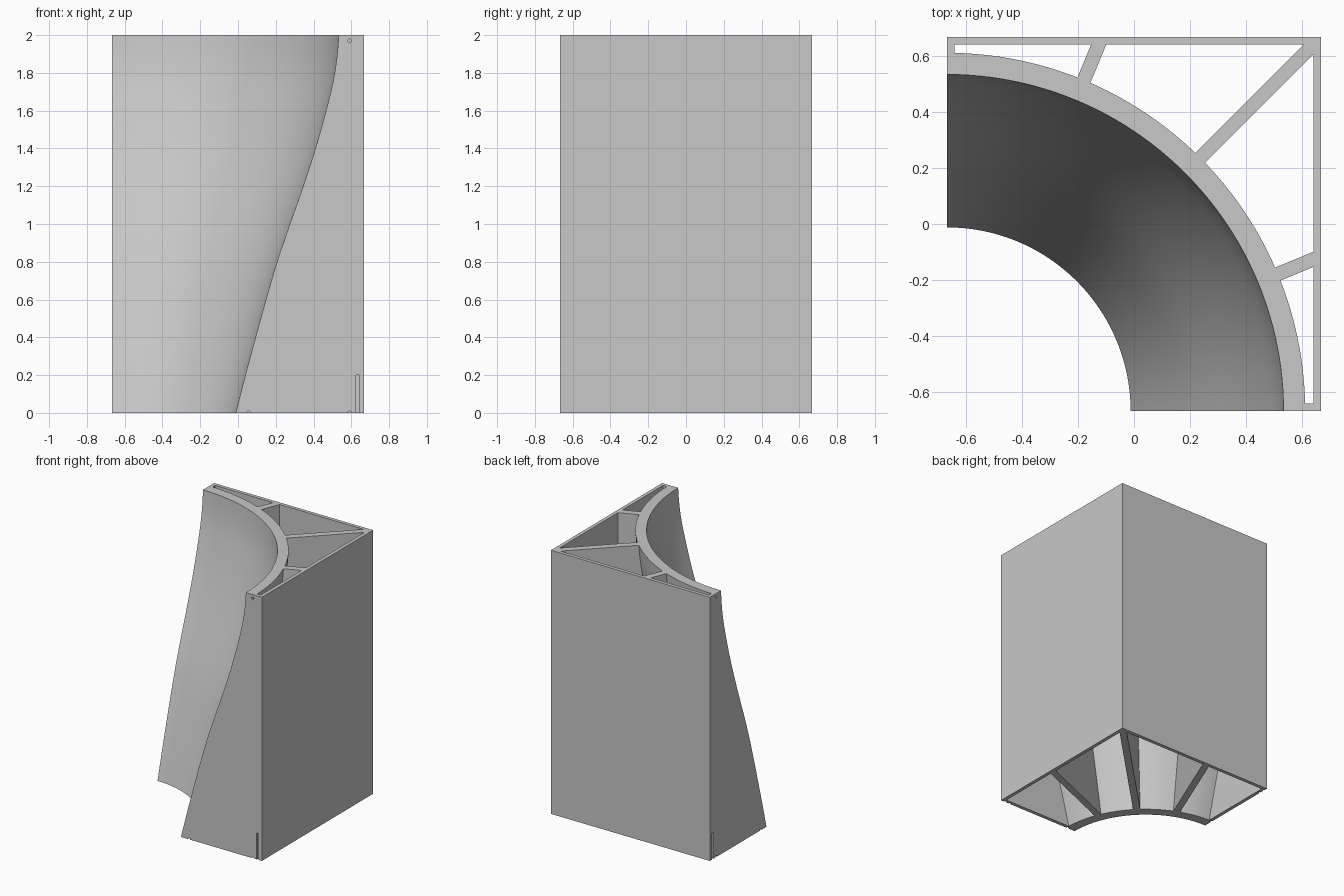
import bpy
import bmesh
from math import sin, cos, asin, pi, radians
from mathutils import Matrix, Vector

if "Cube" in bpy.data.objects:
    bpy.data.objects.remove(bpy.data.objects["Cube"])

HALF, HEIGHT = 0.667, 2.0
PANEL, WALL, RIB = 0.027, 0.077, 0.05
ARC_STEPS, LEVELS = 48, 32
# Radius of the flared hollow at evenly spaced heights
FLARE = [0.655, 0.706, 0.76, 0.815, 0.874, 0.942, 1.012, 1.077, 1.133, 1.179, 1.2]

grey = bpy.data.materials.new("light grey")
grey.use_nodes = True
grey.diffuse_color = (0.58, 0.58, 0.58, 1)
grey.node_tree.nodes["Principled BSDF"].inputs["Base Color"].default_value = grey.diffuse_color


def flare_radius(z):
    """Smooth interpolation of the flare profile."""
    t = min(max(z / HEIGHT, 0), 1) * (len(FLARE) - 1)
    i = min(int(t), len(FLARE) - 2)
    f = t - i
    p = [FLARE[min(max(i + k, 0), len(FLARE) - 1)] for k in (-1, 0, 1, 2)]
    if i == 0:
        p[0] = 2 * p[1] - p[2]
    return p[1] + f / 2 * (p[2] - p[0] + f * (
        2 * p[0] - 5 * p[1] + 4 * p[2] - p[3]
        + f * (3 * (p[1] - p[2]) + p[3] - p[0])))


def finish(name, bm):
    bmesh.ops.recalc_face_normals(bm, faces=bm.faces)
    mesh = bpy.data.meshes.new(name)
    bm.to_mesh(mesh)
    bm.free()
    mesh.materials.append(grey)
    obj = bpy.data.objects.new(name, mesh)
    bpy.context.scene.collection.objects.link(obj)
    return obj


def section(bm, z, inset, wall):
    """Square corner with a quarter circle taken out of it."""
    radius = flare_radius(z) + wall
    start = asin(inset / radius)
    side = HALF - inset
    pts = []
    for k in range(ARC_STEPS + 1):
        a = pi / 2 - start - (pi / 2 - 2 * start) * k / ARC_STEPS
        pts.append((radius * cos(a) - HALF, radius * sin(a) - HALF))
    pts += [(side, -side), (side, side), (-side, side)]
    return [bm.verts.new((x, y, z)) for x, y in pts]


def loft(name, heights, inset, wall):
    bm = bmesh.new()
    rings = [section(bm, z, inset, wall) for z in heights]
    n = len(rings[0])
    for low, high in zip(rings, rings[1:]):
        for k in range(n):
            j = (k + 1) % n
            bm.faces.new((low[k], low[j], high[j], high[k]))
    bm.faces.new(rings[0])
    bm.faces.new(rings[-1])
    return finish(name, bm)


def box(name, size, matrix):
    bm = bmesh.new()
    bmesh.ops.create_cube(bm, size=1, matrix=matrix @ Matrix.Diagonal((*size, 1)))
    return finish(name, bm)


def subtract(obj, cutters):
    for cutter in cutters:
        cutter.hide_render = True
        mod = obj.modifiers.new("cut", 'BOOLEAN')
        mod.operation = 'DIFFERENCE'
        mod.solver = 'EXACT'
        mod.object = cutter
    graph = bpy.context.evaluated_depsgraph_get()
    result = bpy.data.meshes.new_from_object(obj.evaluated_get(graph))
    obj.modifiers.clear()
    obj.data = result
    for cutter in cutters:
        bpy.data.objects.remove(cutter)


# Outer block with the flared quarter hollow
levels = [HEIGHT * k / LEVELS for k in range(LEVELS + 1)]
block = loft("mould_quarter", levels, 0, 0)

# Open cavity behind the curved wall, divided by three radial ribs
cavity = loft("cavity", [-0.1] + levels + [HEIGHT + 0.1], PANEL, WALL)
ribs = []
for angle in (22.5, 45, 67.5):
    turn = (Matrix.Translation((-HALF, -HALF, HEIGHT / 2))
            @ Matrix.Rotation(radians(angle), 4, 'Z')
            @ Matrix.Translation((1.2, 0, 0)))
    ribs.append(box("rib", (2.4, RIB, 3), turn))
subtract(cavity, ribs)
subtract(block, [cavity])

# Shallow alignment slots and pin holes on the two joining faces
marks = []
swap = Matrix(((0, 1, 0, 0), (1, 0, 0, 0), (0, 0, 1, 0), (0, 0, 0, 1)))
for flip in (Matrix.Identity(4), swap):
    marks.append(box("slot", (0.016, 0.02, 0.4),
                     flip @ Matrix.Translation((0.632, -HALF, 0))))
    for x, z in ((0.59, 1.97), (0.59, 0), (0.055, 0)):
        bm = bmesh.new()
        place = (flip @ Matrix.Translation((x, -HALF, z))
                 @ Matrix.Rotation(pi / 2, 4, 'X'))
        bmesh.ops.create_cone(bm, cap_ends=True, segments=12, radius1=0.01,
                              radius2=0.01, depth=0.03, matrix=place)
        marks.append(finish("pin_hole", bm))
subtract(block, marks)

# Smooth curved wall with crisp edges
bpy.ops.object.select_all(action='DESELECT')
block.select_set(True)
bpy.context.view_layer.objects.active = block
bpy.ops.object.shade_smooth_by_angle(angle=radians(30))
